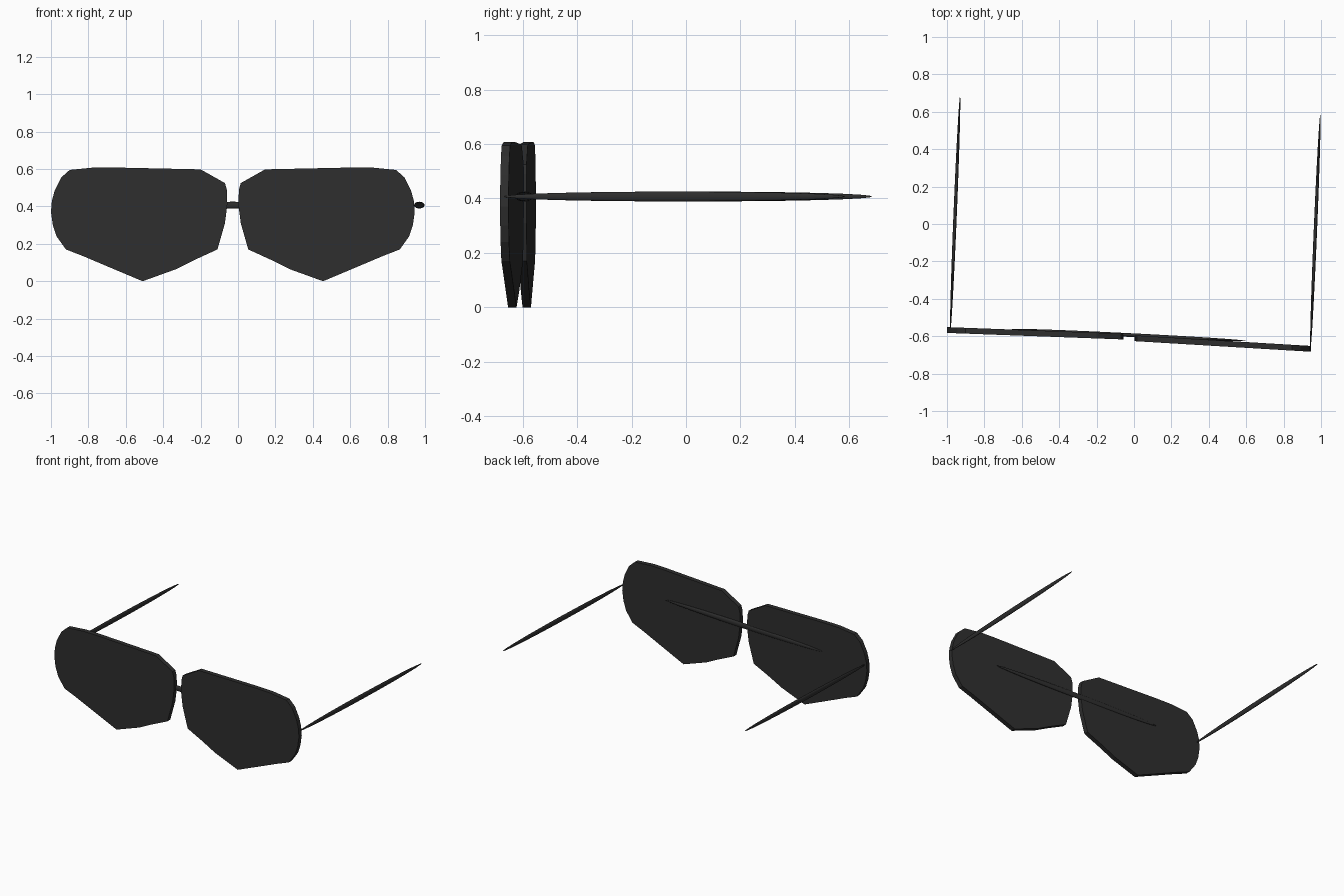
import bpy, bmesh, math
from mathutils import Vector

cube = bpy.data.objects.get("Cube")
if cube:
    bpy.data.objects.remove(cube, do_unlink=True)

# One dark colour for the whole model
black = bpy.data.materials.new("soft_black")
black.use_nodes = True
colour = (0.027, 0.027, 0.027, 1)
black.diffuse_color = colour
black.node_tree.nodes["Principled BSDF"].inputs["Base Color"].default_value = colour

# Lens outline relative to the bottom tip's x, from outer edge over the top
OUTLINE = [(-.49, .37), (-.485, .43), (-.47, .485), (-.435, .555), (-.39, .595),
           (-.26, .608), (-.15, .608), (.31, .598), (.44, .525), (.45, .49),
           (.453, .41), (.44, .31), (.4, .17), (.28, .115), (.18, .065),
           (0, 0), (-.19, .08), (-.32, .135), (-.41, .17), (-.46, .24), (-.48, .3)]
THICKNESS = 0.031


def make_object(name, bm):
    bmesh.ops.recalc_face_normals(bm, faces=bm.faces)
    mesh = bpy.data.meshes.new(name)
    bm.to_mesh(mesh)
    bm.free()
    mesh.materials.append(black)
    obj = bpy.data.objects.new(name, mesh)
    bpy.context.collection.objects.link(obj)
    return obj


def lens(name, tip_x, tip_y, side, slope):
    """Flat plate cut to the outline, skewed along the frame line."""
    bm = bmesh.new()
    ring = [bm.verts.new((tip_x + side * x, tip_y + slope * side * x - THICKNESS / 2, z))
            for x, z in OUTLINE]
    face = bm.faces.new(ring)
    extruded = bmesh.ops.extrude_face_region(bm, geom=[face])["geom"]
    moved = [v for v in extruded if isinstance(v, bmesh.types.BMVert)]
    bmesh.ops.translate(bm, verts=moved, vec=(0, THICKNESS, 0))
    return make_object(name, bm)


def rod(name, start, end, width, height):
    """Long thin ellipsoid stretched between two points."""
    start, end = Vector(start), Vector(end)
    span = end - start
    bm = bmesh.new()
    bmesh.ops.create_uvsphere(bm, u_segments=32, v_segments=16, radius=1)
    bmesh.ops.rotate(bm, verts=bm.verts, matrix=Vector((0, 0, 1)).rotation_difference(
        Vector((1, 0, 0))).to_matrix())
    bmesh.ops.scale(bm, verts=bm.verts, vec=(span.length / 2, width / 2, height / 2))
    for face in bm.faces:
        face.smooth = True
    obj = make_object(name, bm)
    obj.location = (start + end) / 2
    obj.rotation_euler.z = math.atan2(span.y, span.x)
    return obj


# Lenses
lens("right_lens", -.51, -.585, 1, -.037)
lens("left_lens", .455, -.638, -1, -.06)

# Bridge running behind both lenses
rod("bridge", (-.655, -.562, .407), (.6, -.625, .407), .02, .036)

# Temples
rod("right_temple", (-.982, -.57, .407), (-.93, .685, .407), .018, .036)
rod("left_temple", (.943, -.67, .407), (.996, .585, .407), .018, .036)
